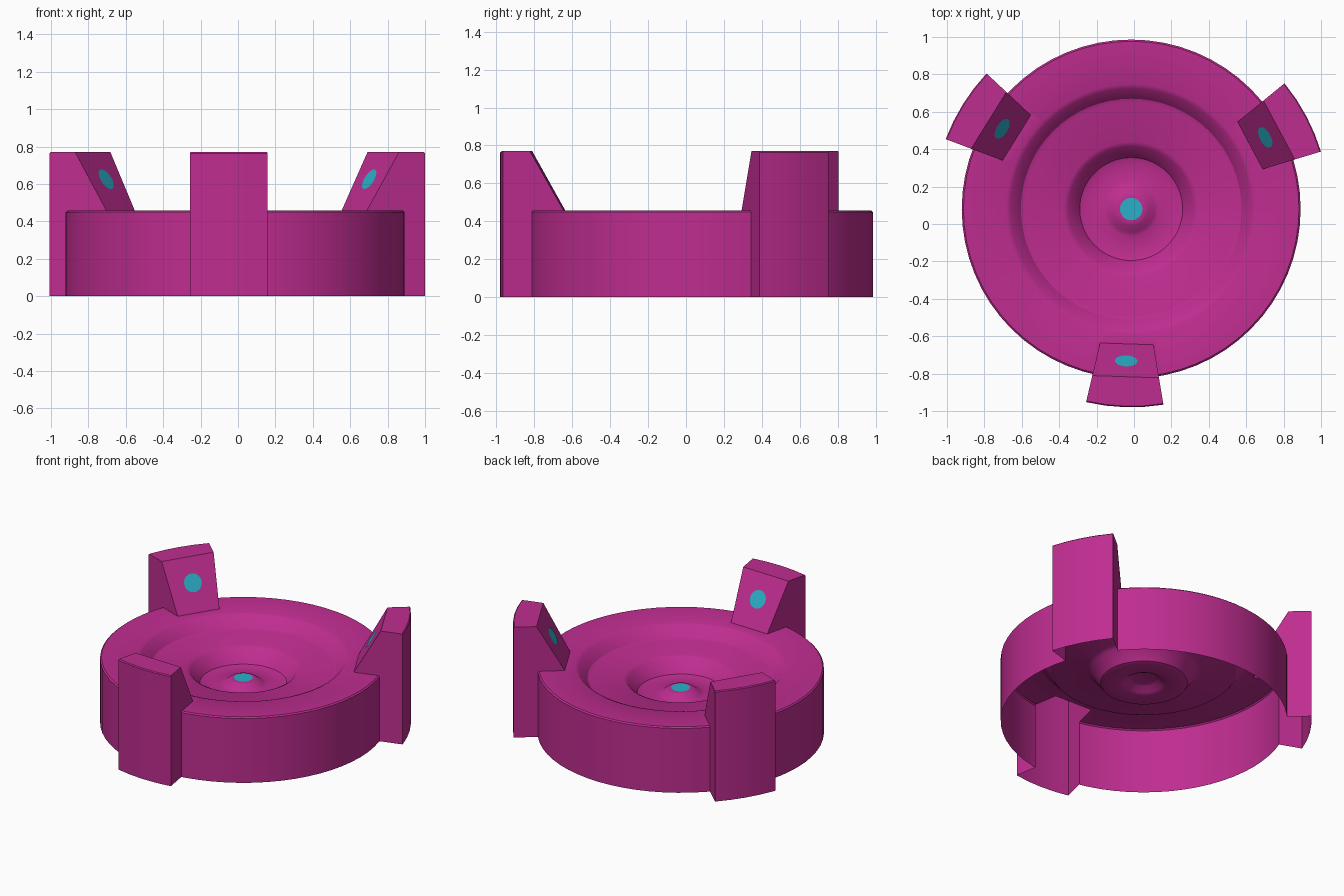
import bpy, bmesh
from math import sin, cos, radians, pi, atan2
from mathutils import Vector, Matrix

if "Cube" in bpy.data.objects:
    bpy.data.objects.remove(bpy.data.objects["Cube"])

CX, CY = -0.015, 0.08
CENTRE = Vector((CX, CY, 0))
POST_ANGLES = [radians(-91.9 + 120 * i) for i in range(3)]


def material(name, rgb):
    m = bpy.data.materials.new(name)
    m.diffuse_color = (*rgb, 1)
    m.use_nodes = True
    m.node_tree.nodes["Principled BSDF"].inputs["Base Color"].default_value = m.diffuse_color
    return m


PINK = material("magenta", (0.52, 0.026, 0.28))
CYAN = material("cyan", (0.025, 0.43, 0.58))


def make_object(name, bm, mat):
    me = bpy.data.meshes.new(name)
    bm.to_mesh(me)
    bm.free()
    me.materials.append(mat)
    ob = bpy.data.objects.new(name, me)
    bpy.context.collection.objects.link(ob)
    return ob


# Dish: lathed profile with two stepped recesses and a central nub
profile = [(0, .31), (.07, .31), (.09, .305), (.125, .278), (.145, .27),
           (.25, .27), (.275, .278), (.335, .362), (.36, .375), (.57, .375),
           (.59, .382), (.645, .447), (.667, .457), (.897, .457),
           (.906, .449), (.906, -.1), (0, -.1)]
bm = bmesh.new()
vs = [bm.verts.new((CX + r, CY, z)) for r, z in profile]
es = [bm.edges.new(p) for p in zip(vs, vs[1:])]
bmesh.ops.spin(bm, geom=vs + es, cent=CENTRE, axis=(0, 0, 1),
               angle=2 * pi, steps=64, use_merge=True)
bmesh.ops.remove_doubles(bm, verts=bm.verts, dist=1e-5)
bmesh.ops.recalc_face_normals(bm, faces=bm.faces)
dish = make_object("dish_with_posts", bm, PINK)

# Posts: radial wedges with a curved outside and a flat sloping inside
bm = bmesh.new()
for mid in POST_ANGLES:
    loops = []
    for i in range(5):
        t = radians(11.25) * (i / 2 - 1)
        k = 1 / cos(t)
        section = [(1.06, -.15), (1.06, .764), (1.054, .77), (.897 * k, .77),
                   (.70 * k, .419), (.70 * k, -.15)]
        loops.append([bm.verts.new((CX + r * cos(mid + t), CY + r * sin(mid + t), z))
                      for r, z in section])
    n = len(loops[0])
    for a, b in zip(loops, loops[1:]):
        for j in range(n):
            bm.faces.new((a[j], a[(j + 1) % n], b[(j + 1) % n], b[j]))
    bm.faces.new(loops[0])
    bm.faces.new(loops[-1])
bmesh.ops.recalc_face_normals(bm, faces=bm.faces)
posts = make_object("posts_helper", bm, PINK)
posts.hide_render = True

# Merge posts and dish, then open the underside to leave a hollow shell
mod = dish.modifiers.new("join", "BOOLEAN")
mod.operation, mod.solver, mod.object = "UNION", "EXACT", posts
bpy.context.view_layer.objects.active = dish
dish.select_set(True)
bpy.ops.object.modifier_apply(modifier=mod.name)
bpy.data.objects.remove(posts)
bm = bmesh.new()
bm.from_mesh(dish.data)
bmesh.ops.bisect_plane(bm, geom=bm.verts[:] + bm.edges[:] + bm.faces[:],
                       plane_co=(0, 0, 0), plane_no=(0, 0, 1), clear_inner=True)
bm.to_mesh(dish.data)
bm.free()
bpy.ops.object.shade_smooth_by_angle(angle=radians(30))


# Round contact pads: one on the nub, one on each post slope
def pad(name, loc, normal):
    bm = bmesh.new()
    rot = Vector((0, 0, 1)).rotation_difference(normal).to_matrix().to_4x4()
    bmesh.ops.create_circle(bm, cap_ends=True, segments=32, radius=0.06,
                            matrix=Matrix.Translation(loc + normal * 0.003) @ rot)
    make_object(name, bm, CYAN)


pad("centre_pad", CENTRE + Vector((0, 0, .31)), Vector((0, 0, 1)))
slope = atan2(.77 - .419, .897 - .70)
for i, a in enumerate(POST_ANGLES):
    out = Vector((cos(a), sin(a), 0))
    nrm = -out * sin(slope) + Vector((0, 0, cos(slope)))
    d = .815
    z = .419 + (d - .70) * (.77 - .419) / (.897 - .70)
    pad(f"post_pad_{i + 1}", CENTRE + out * d + Vector((0, 0, z)), nrm)
